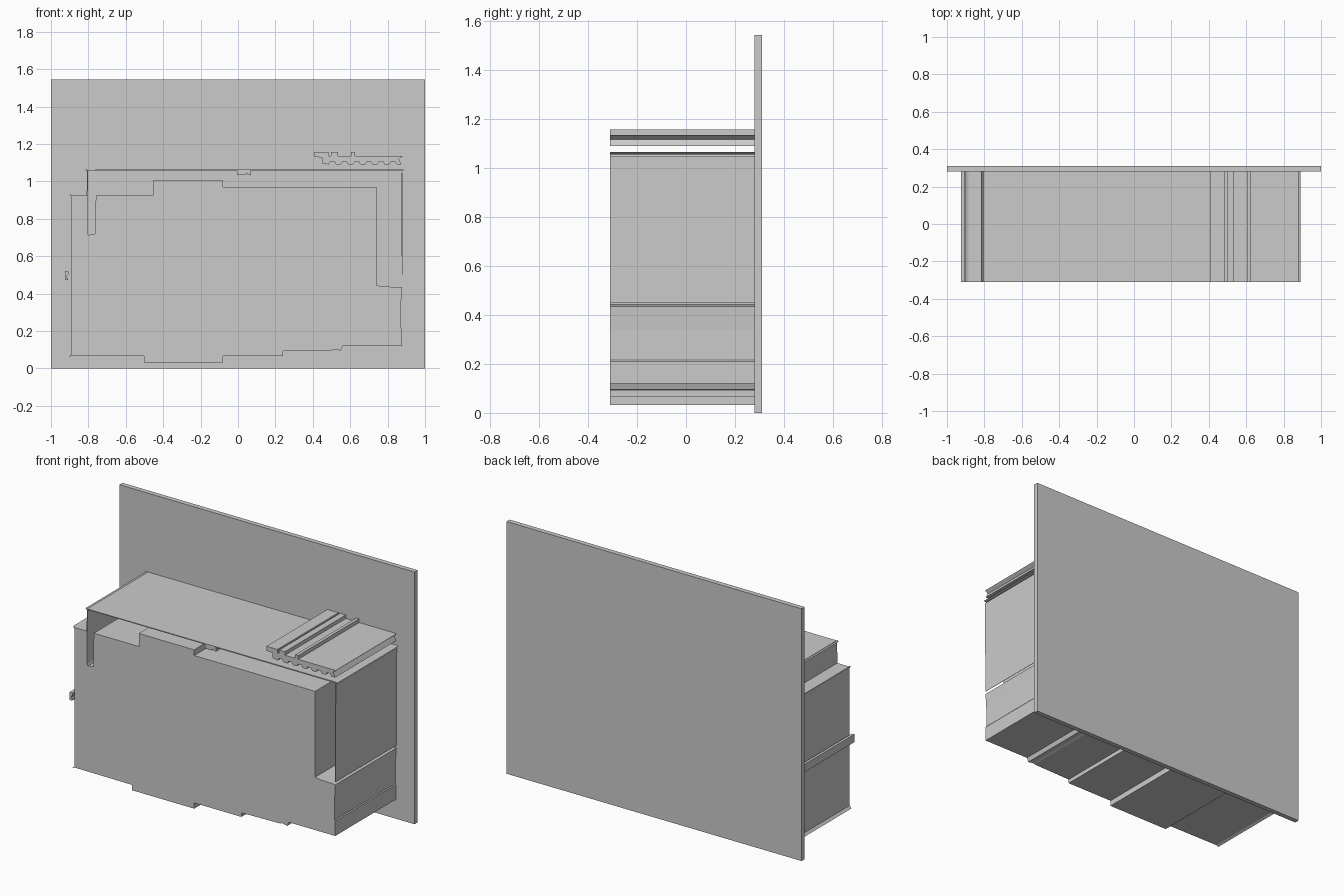
import bpy, bmesh

FRONT, BACK, PLATE_BACK = -0.31, 0.28, 0.31


def extrude(name, profile, y0=FRONT, y1=BACK):
    """Extrude an (x, z) outline along y into a closed solid."""
    bm = bmesh.new()
    face = bm.faces.new([bm.verts.new((x, y0, z)) for x, z in profile])
    new = bmesh.ops.extrude_face_region(bm, geom=[face])["geom"]
    verts = [v for v in new if isinstance(v, bmesh.types.BMVert)]
    bmesh.ops.translate(bm, verts=verts, vec=(0, y1 - y0, 0))
    bmesh.ops.recalc_face_normals(bm, faces=bm.faces)
    mesh = bpy.data.meshes.new(name)
    bm.to_mesh(mesh)
    bm.free()
    obj = bpy.data.objects.new(name, mesh)
    bpy.context.collection.objects.link(obj)
    return obj


# Upright panel behind everything
extrude("back_panel", [(-1, 0), (1, 0), (1, 1.545), (-1, 1.545)], BACK, PLATE_BACK)

# Main block: stepped underside, right notch, stepped top, narrow left slot
extrude("main_block", [
    (-0.905, 0.06), (-0.89, 0.067), (-0.503, 0.065), (-0.503, 0.032),
    (-0.08, 0.032), (-0.08, 0.067), (0.24, 0.067), (0.24, 0.092),
    (0.50, 0.097), (0.515, 0.102), (0.55, 0.095), (0.56, 0.12),
    (0.876, 0.12), (0.876, 0.21), (0.871, 0.216), (0.871, 0.34),
    (0.877, 0.434), (0.775, 0.438), (0.74, 0.444), (0.74, 0.97),
    (-0.08, 0.97), (-0.08, 1.005), (-0.455, 1.005), (-0.455, 0.925),
    (-0.76, 0.925), (-0.764, 0.72), (-0.80, 0.713), (-0.805, 0.725),
    (-0.805, 0.925), (-0.885, 0.925), (-0.90, 0.932), (-0.892, 0.915),
    (-0.892, 0.075)])

# Thin roof sheet with a small hooked tab underneath
extrude("roof_sheet", [
    (-0.818, 1.057), (-0.808, 1.057), (-0.005, 1.057), (-0.005, 1.033),
    (0.04, 1.033), (0.047, 1.045), (0.055, 1.033), (0.07, 1.035),
    (0.066, 1.057), (0.88, 1.057), (0.89, 1.06), (0.88, 1.064),
    (-0.805, 1.062), (-0.812, 1.067)])

# Thin side walls
extrude("left_wall", [(-0.809, 0.925), (-0.803, 0.925), (-0.803, 1.058), (-0.807, 1.058)])
extrude("right_wall", [(0.876, 0.45), (0.878, 0.45), (0.880, 1.048), (0.874, 1.048)])

# Abstract ridged strip floating above the roof: toothed below, ribbed above
strip = [(0.41, 1.13), (0.41, 1.158), (0.484, 1.158), (0.484, 1.136),
         (0.496, 1.136), (0.496, 1.158), (0.535, 1.158), (0.535, 1.136),
         (0.605, 1.136), (0.605, 1.158), (0.625, 1.158), (0.625, 1.135),
         (0.88, 1.135), (0.86, 1.118), (0.875, 1.09)]
x = 0.85
while x > 0.48:
    strip += [(x, 1.09), (x - 0.01, 1.106), (x - 0.03, 1.106), (x - 0.04, 1.09)]
    x -= 0.065
strip += [(0.453, 1.096), (0.45, 1.128)]
extrude("ridged_strip", strip)

# Small channel rail on the left side
extrude("left_rail", [
    (-0.925, 0.472), (-0.908, 0.472), (-0.908, 0.482), (-0.916, 0.485),
    (-0.916, 0.495), (-0.906, 0.502), (-0.906, 0.518), (-0.925, 0.52)])
